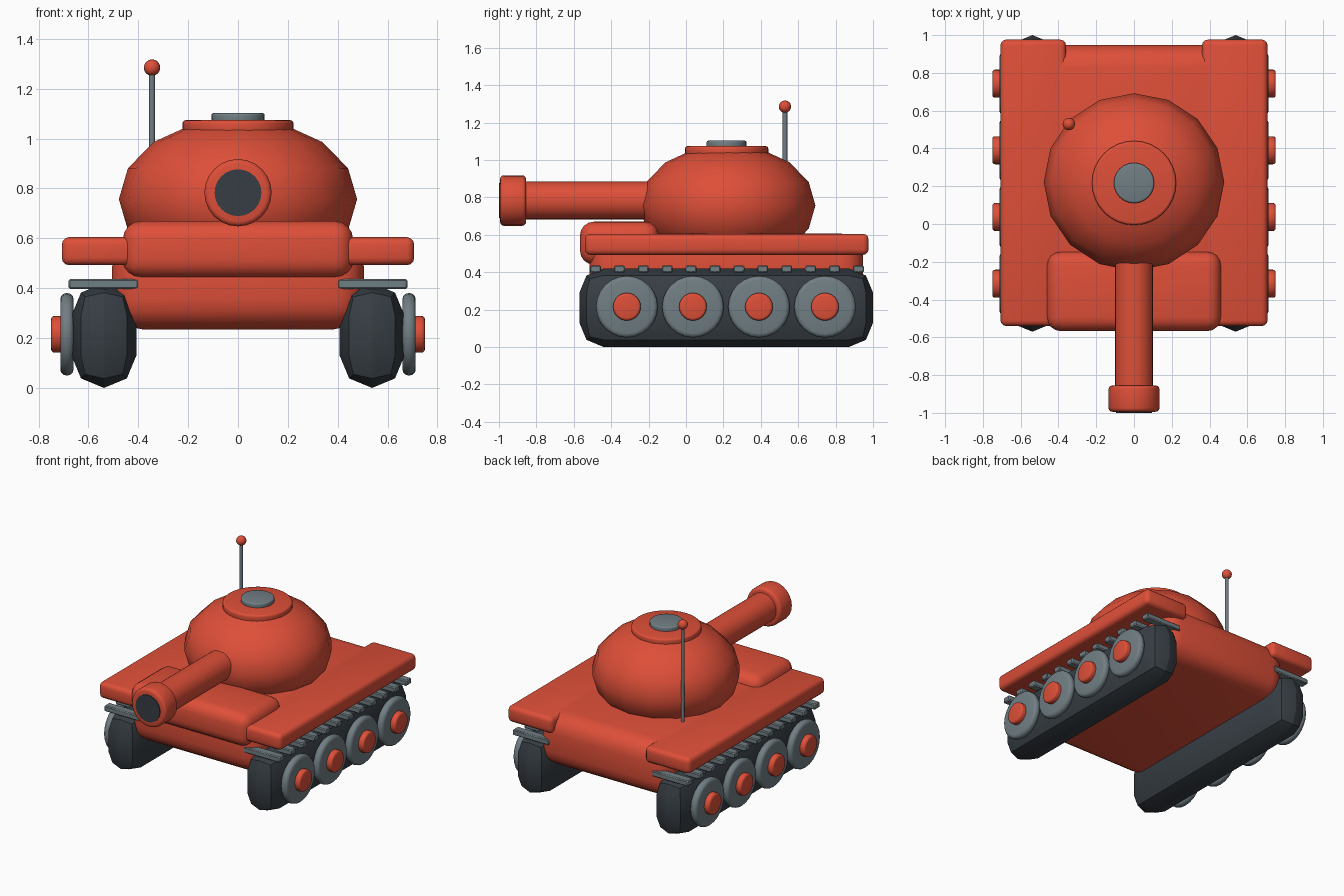
import bpy, bmesh, math
from mathutils import Matrix, Vector

if "Cube" in bpy.data.objects:
    bpy.data.objects.remove(bpy.data.objects["Cube"])


def material(name, rgb):
    m = bpy.data.materials.new(name)
    m.diffuse_color = (*rgb, 1)
    m.use_nodes = True
    m.node_tree.nodes["Principled BSDF"].inputs["Base Color"].default_value = m.diffuse_color
    return m


RED = material("red paint", (0.73, 0.078, 0.04))
GREY = material("grey steel", (0.165, 0.21, 0.23))
DARK = material("dark rubber", (0.038, 0.048, 0.058))


def finish(name, bm, mat, angle=40):
    me = bpy.data.meshes.new(name)
    bm.normal_update()
    bm.to_mesh(me)
    bm.free()
    me.materials.append(mat)
    ob = bpy.data.objects.new(name, me)
    bpy.context.collection.objects.link(ob)
    bpy.ops.object.select_all(action='DESELECT')
    ob.select_set(True)
    bpy.context.view_layer.objects.active = ob
    bpy.ops.object.shade_smooth_by_angle(angle=math.radians(angle))
    return ob


def bevel_sharp(bm, width, segments):
    bm.normal_update()
    edges = [e for e in bm.edges if e.calc_face_angle(0) > math.radians(50)]
    bmesh.ops.bevel(bm, geom=edges, offset=width, segments=segments,
                    profile=0.5, affect='EDGES', clamp_overlap=True)


def box(name, lo, hi, mat, bevel=0, segments=3, angle=40):
    lo, hi = Vector(lo), Vector(hi)
    bm = bmesh.new()
    bmesh.ops.create_cube(bm, size=1, matrix=Matrix.Translation((lo + hi) / 2)
                          @ Matrix.Diagonal((*(hi - lo), 1)))
    if bevel:
        bevel_sharp(bm, bevel, segments)
    return finish(name, bm, mat, angle)


def rod(name, start, end, radius, mat, bevel=0, sides=24):
    a, b = Vector(start), Vector(end)
    bm = bmesh.new()
    turn = (b - a).to_track_quat('Z', 'Y').to_matrix().to_4x4()
    bmesh.ops.create_cone(bm, cap_ends=True, segments=sides, radius1=radius,
                          radius2=radius, depth=(b - a).length,
                          matrix=Matrix.Translation((a + b) / 2) @ turn)
    if bevel:
        bevel_sharp(bm, bevel, 3)
    return finish(name, bm, mat)


def ball(name, centre, radii, mat, sides, rings):
    bm = bmesh.new()
    bmesh.ops.create_uvsphere(bm, u_segments=sides, v_segments=rings, radius=1,
                              matrix=Matrix.Translation(centre)
                              @ Matrix.Diagonal((*radii, 1)))
    return finish(name, bm, mat)


# Hull and raised front plate
box("hull", (-0.505, -0.515, 0.235), (0.505, 0.947, 0.607), RED, 0.12, 4)
box("front_plate", (-0.462, -0.567, 0.44), (0.462, -0.145, 0.67), RED, 0.075, 4)

# Running gear on both sides
for s, side in ((-1, "left"), (1, "right")):
    def span(x0, x1):
        return min(s * x0, s * x1), max(s * x0, s * x1)

    x0, x1 = span(0.36, 0.707)
    box(side + "_fender", (x0, -0.54, 0.492), (x1, 0.976, 0.605), RED, 0.03)
    x0, x1 = span(0.408, 0.668)
    box(side + "_track", (x0, -0.57, 0), (x1, 1.0, 0.42), DARK, 0.1295, 2, 44)
    x0, x1 = span(0.40, 0.68)
    for i in range(12):
        y = -0.484 + i * 0.1278
        box(f"{side}_track_link_{i + 1}", (x0, y - 0.029, 0.397),
            (x1, y + 0.029, 0.436), GREY, 0.006, 1)
    for i in range(4):
        y = -0.316 + i * 0.353
        rod(f"{side}_wheel_{i + 1}", (s * 0.66, y, 0.215), (s * 0.713, y, 0.215),
            0.165, GREY, 0.023)
        rod(f"{side}_hub_{i + 1}", (s * 0.69, y, 0.215), (s * 0.75, y, 0.215),
            0.074, RED, 0.014)

# Turret dome, cupola and hatch
ball("turret", (0, 0.222, 0.757), (0.478, 0.47, 0.325), RED, 16, 8)
rod("cupola", (0, 0.217, 1.02), (0, 0.217, 1.074), 0.223, RED, 0.014, 32)
rod("hatch", (0, 0.217, 1.06), (0, 0.217, 1.103), 0.107, GREY, 0.01)

# Gun
rod("barrel", (0, 0.0, 0.783), (0, -0.88, 0.783), 0.101, RED)
rod("muzzle", (0, -0.855, 0.783), (0, -0.994, 0.783), 0.135, RED, 0.02)
rod("bore", (0, -0.96, 0.783), (0, -1.0, 0.783), 0.094, DARK)

# Antenna
rod("antenna", (-0.345, 0.529, 0.6), (-0.345, 0.529, 1.27), 0.0125, GREY, 0, 12)
ball("antenna_tip", (-0.345, 0.529, 1.285), (0.033, 0.033, 0.033), RED, 16, 8)
